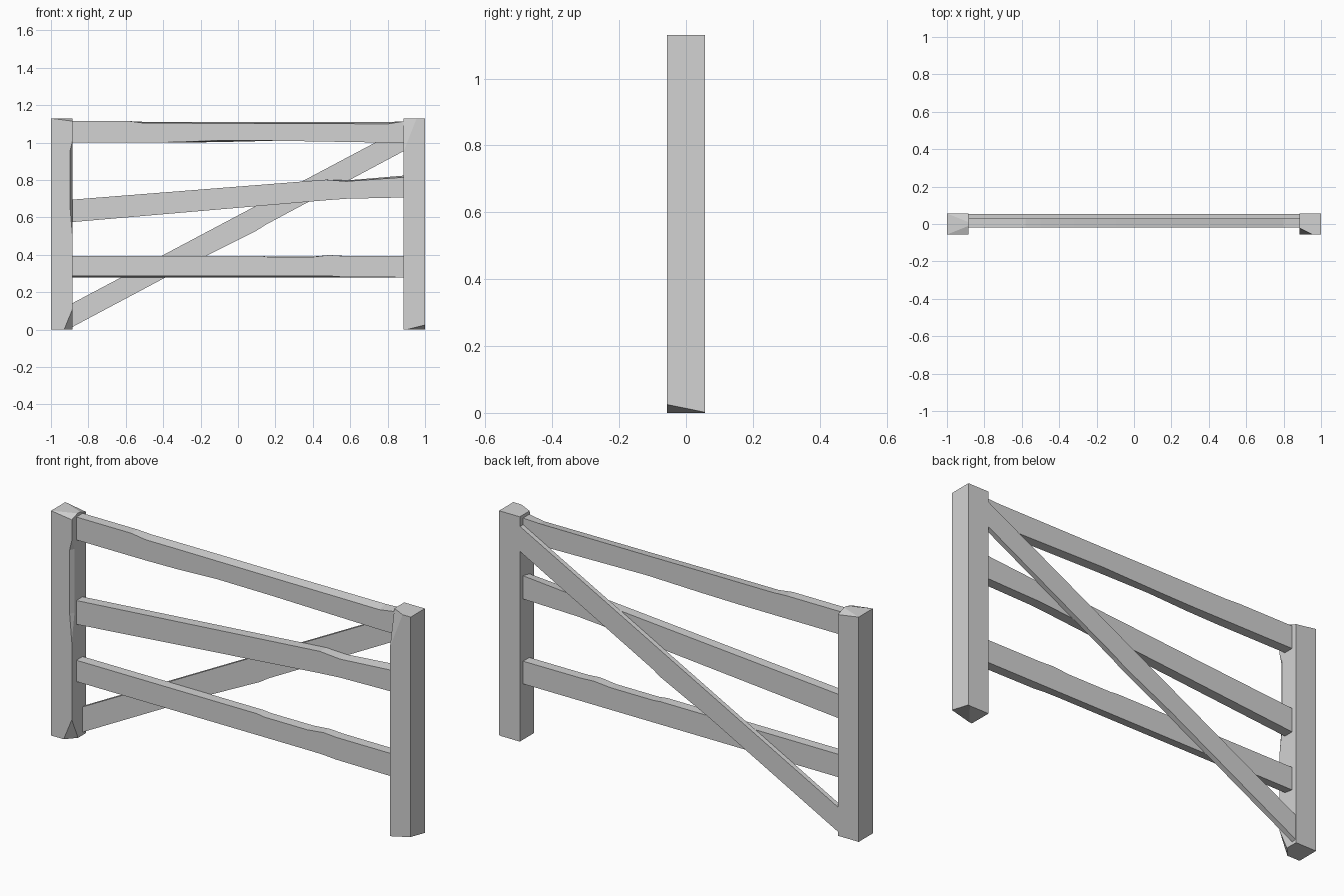
import bpy, bmesh
from mathutils import Vector

if "Cube" in bpy.data.objects:
    bpy.data.objects.remove(bpy.data.objects["Cube"])

wood = bpy.data.materials.new("pale grey wood")
wood.diffuse_color = (0.65, 0.65, 0.65, 1)
wood.use_nodes = True
wood.node_tree.nodes["Principled BSDF"].inputs["Base Color"].default_value = wood.diffuse_color


def loft(name, rings, cuts=()):
    """Skin a list of rings, then slice off corners. Each cut is three points plus a point on the side to remove."""
    bm = bmesh.new()
    loops = [[bm.verts.new(p) for p in ring] for ring in rings]
    n = len(loops[0])
    for a, b in zip(loops, loops[1:]):
        for i in range(n):
            j = (i + 1) % n
            bm.faces.new((a[i], a[j], b[j], b[i]))
    bm.faces.new(loops[0])
    bm.faces.new(loops[-1])
    bmesh.ops.remove_doubles(bm, verts=bm.verts, dist=1e-4)
    for p, q, r, gone in cuts:
        p, q, r, gone = map(Vector, (p, q, r, gone))
        normal = (q - p).cross(r - p).normalized()
        if normal.dot(gone - p) < 0:
            normal = -normal
        bmesh.ops.bisect_plane(bm, geom=bm.verts[:] + bm.edges[:] + bm.faces[:],
                               plane_co=p, plane_no=normal, clear_outer=True)
        bmesh.ops.holes_fill(bm, edges=[e for e in bm.edges if e.is_boundary])
    bmesh.ops.recalc_face_normals(bm, faces=bm.faces)
    mesh = bpy.data.meshes.new(name)
    bm.to_mesh(mesh)
    bm.free()
    mesh.materials.append(wood)
    ob = bpy.data.objects.new(name, mesh)
    bpy.context.collection.objects.link(ob)
    return ob


D = 0.0565  # half depth of the posts


def post(name, side, stations, cuts):
    # stations: height, and chip width and depth on the inner front corner
    outer, inner = side, side * 0.885
    rings = [[(outer, -D, z), (inner + side * w, -D, z), (inner, -D + d, z),
              (inner, D, z), (outer, D, z)] for z, w, d in stations]
    return loft(name, rings, cuts)


def board(name, y0, y1, stations):
    # stations: x, then bottom front, bottom back, top front, top back heights
    rings = [[(x, y0, bf), (x, y1, bb), (x, y1, tb), (x, y0, tf)]
             for x, bf, bb, tf, tb in stations]
    return loft(name, rings)


# Posts with chipped corners
post("left_post", -1,
     [(0, .045, .05), (.11, 0, 0), (.5, 0, 0), (.64, .012, .022), (.96, .012, .022), (1.01, 0, 0), (1.13, 0, 0)],
     [((-1, D, 1.13), (-.885, .01, 1.13), (-.885, D, 1.112), (-.885, D, 1.2)),
      ((-1, -D, 1.13), (-.885, -.01, 1.13), (-.885, -D, 1.115), (-.885, -D, 1.2))])
post("right_post", 1,
     [(0, 0, 0), (.95, 0, 0), (1.13, .07, .035)],
     [((1, -D, .025), (1, D, .002), (.9, -D, 0), (1, -D, -.1))])

# Rails with worn edges
board("top_rail", -.02, .03, [
    (-.89, 1.0, 1.0, 1.115, 1.115), (-.58, 1.0, 1.0, 1.115, 1.115),
    (-.50, 1.0, 1.0, 1.104, 1.111), (-.32, 1.003, 1.0, 1.104, 1.111),
    (-.10, 1.012, 1.003, 1.103, 1.111), (.20, 1.01, 1.01, 1.102, 1.11),
    (.62, 1.003, 1.003, 1.101, 1.11), (.80, 1.0, 1.0, 1.1, 1.11),
    (.89, 1.0, 1.0, 1.114, 1.114)])
board("middle_rail", -.02, .03, [
    (-.89, .575, .575, .695, .695), (.47, .692, .692, .802, .802),
    (.58, .70, .70, .793, .798), (.89, .707, .707, .815, .824)])
board("bottom_rail", -.02, .03, [
    (-.89, .288, .28, .395, .395), (.12, .288, .28, .395, .395),
    (.16, .288, .28, .389, .391), (.40, .288, .28, .389, .391),
    (.49, .287, .28, .399, .399), (.56, .282, .28, .394, .395), (.89, .28, .28, .394, .394)])

# Diagonal brace behind the rails
board("diagonal_brace", .03, .054, [
    (-.89, .012, .015, .139, .139), (-.17, .395, .399, .521, .521),
    (.10, .53, .53, .664, .664), (.15, .562, .562, .691, .691),
    (.89, .957, .957, 1.083, 1.083)])
